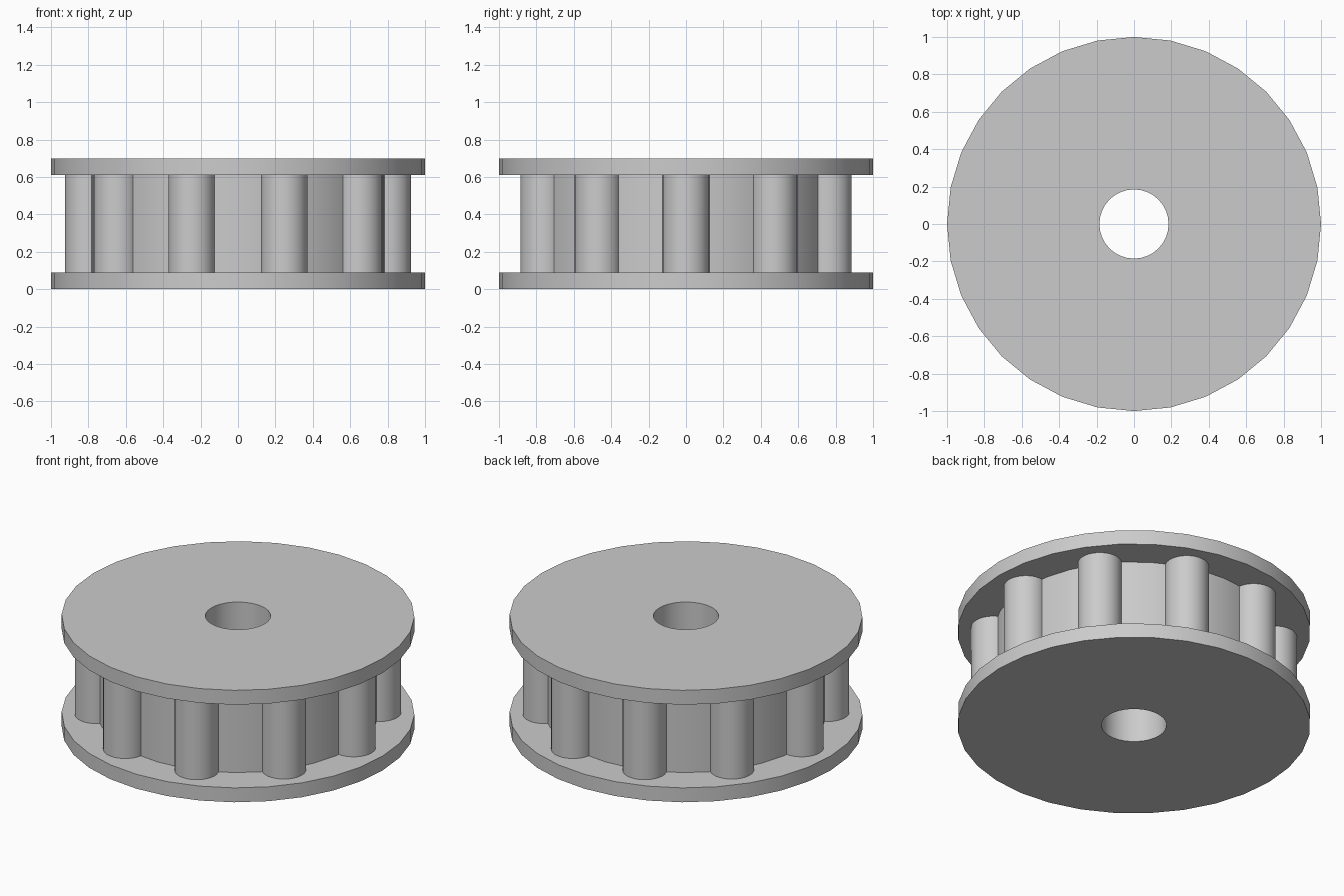
import bpy
import bmesh
import math

cube = bpy.data.objects.get("Cube")
if cube:
    bpy.data.objects.remove(cube, do_unlink=True)

SIDES = 32
HOLE, RIM, HUB = 0.185, 1.0, 0.795
LOW, HIGH, TOP = 0.09, 0.61, 0.70
PIN_COUNT, PIN_RADIUS, PIN_CIRCLE = 10, 0.125, 0.80

grey = bpy.data.materials.new("plain grey")
grey.use_nodes = True
grey.diffuse_color = (0.6, 0.6, 0.6, 1)
grey.node_tree.nodes["Principled BSDF"].inputs["Base Color"].default_value = (0.6, 0.6, 0.6, 1)


def lathe(name, profile, location=(0, 0, 0)):
    """Revolve a profile of (radius, height) points around the z axis."""
    bm = bmesh.new()
    rings = []
    for radius, height in profile:
        angles = [2 * math.pi * i / SIDES for i in range(SIDES)]
        rings.append([bm.verts.new((radius * math.cos(a), radius * math.sin(a), height))
                      for a in angles])
    for lower, upper in zip(rings, rings[1:]):
        for i in range(SIDES):
            j = (i + 1) % SIDES
            bm.faces.new((lower[i], lower[j], upper[j], upper[i]))
    mesh = bpy.data.meshes.new(name)
    bm.to_mesh(mesh)
    bm.free()
    mesh.materials.append(grey)
    obj = bpy.data.objects.new(name, mesh)
    obj.location = location
    bpy.context.collection.objects.link(obj)
    bpy.ops.object.select_all(action='DESELECT')
    obj.select_set(True)
    bpy.context.view_layer.objects.active = obj
    bpy.ops.object.shade_smooth_by_angle(angle=math.radians(30))
    return obj


# Flanges, each open where the hub meets it
lathe("lower_flange", [(HOLE, 0), (RIM, 0), (RIM, LOW), (HUB, LOW)])
lathe("upper_flange", [(HUB, HIGH), (RIM, HIGH), (RIM, TOP), (HOLE, TOP)])

# Hub wall between the flanges and the bore through the middle
lathe("hub", [(HUB, LOW), (HUB, HIGH)])
lathe("bore", [(HOLE, TOP), (HOLE, 0)])

# Ring of round pins half sunk in the hub
for k in range(PIN_COUNT):
    angle = 2 * math.pi * k / PIN_COUNT
    lathe(f"pin_{k + 1}", [(PIN_RADIUS, LOW), (PIN_RADIUS, HIGH)],
          (PIN_CIRCLE * math.cos(angle), PIN_CIRCLE * math.sin(angle), 0))
